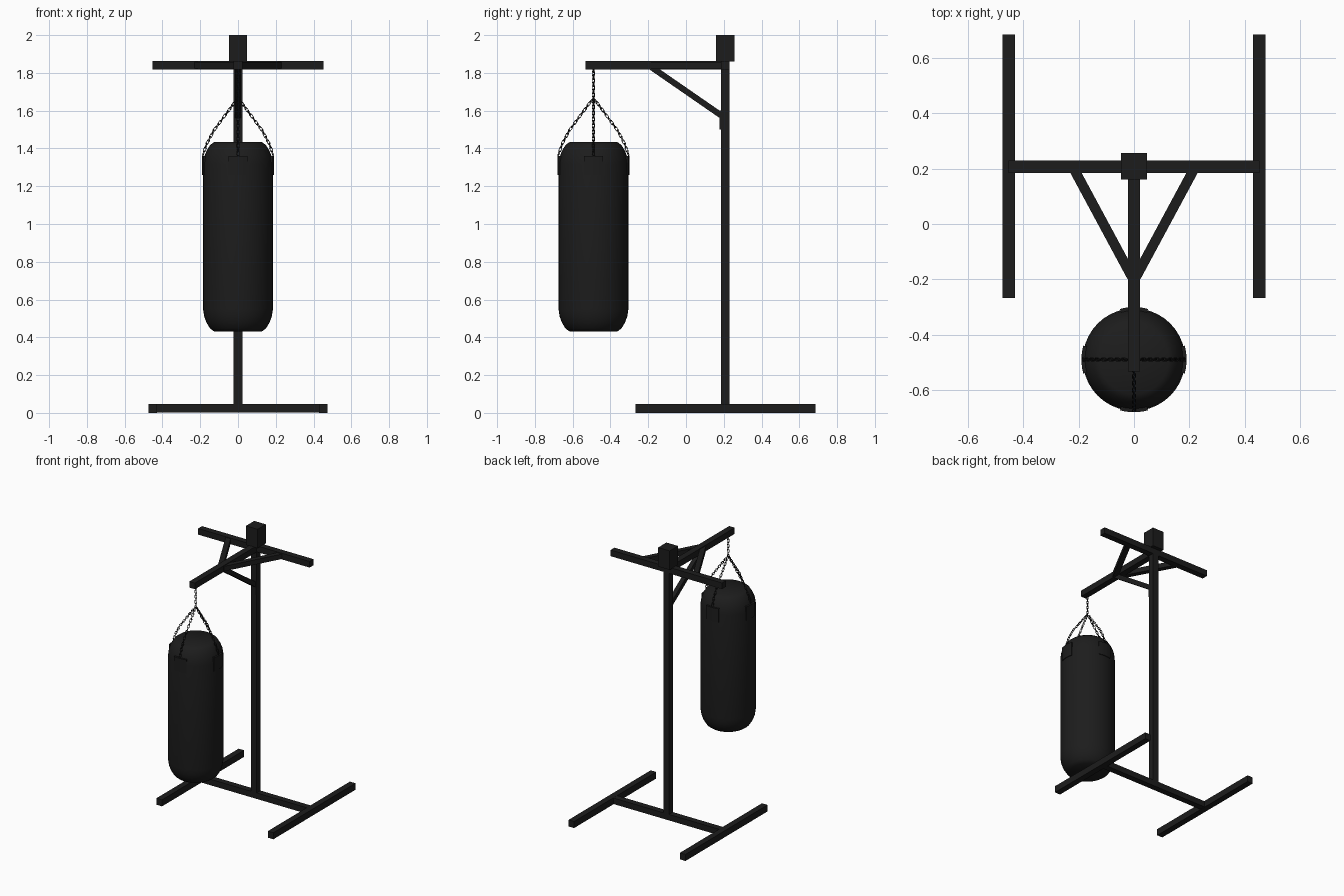
import bpy, bmesh, math
from mathutils import Vector, Matrix

if "Cube" in bpy.data.objects:
    bpy.data.objects.remove(bpy.data.objects["Cube"])

black = bpy.data.materials.new("black")
black.diffuse_color = (0.012, 0.012, 0.012, 1)
black.use_nodes = True
black.node_tree.nodes["Principled BSDF"].inputs["Base Color"].default_value = black.diffuse_color


def finish(name, bm, smooth=False):
    bmesh.ops.recalc_face_normals(bm, faces=bm.faces[:])
    me = bpy.data.meshes.new(name)
    bm.to_mesh(me)
    bm.free()
    me.materials.append(black)
    ob = bpy.data.objects.new(name, me)
    bpy.context.collection.objects.link(ob)
    if smooth:
        bpy.ops.object.select_all(action='DESELECT')
        ob.select_set(True)
        bpy.context.view_layer.objects.active = ob
        bpy.ops.object.shade_smooth_by_angle(angle=math.radians(40))
    return ob


def box(name, lo, hi):
    lo, hi = Vector(lo), Vector(hi)
    bm = bmesh.new()
    bmesh.ops.create_cube(bm, size=1, matrix=Matrix.Translation((lo + hi) / 2)
                          @ Matrix.Diagonal((*(hi - lo), 1)))
    return finish(name, bm)


def frame(a, d, side):
    # matrix at a with z along d and x near side
    z = d.normalized()
    y = z.cross(side).normalized()
    x = y.cross(z)
    m = Matrix((x, y, z)).transposed().to_4x4()
    m.translation = a
    return m


def beam(name, a, b, w, side):
    a, b = Vector(a), Vector(b)
    bm = bmesh.new()
    bmesh.ops.create_cube(bm, size=1, matrix=frame((a + b) / 2, b - a, Vector(side))
                          @ Matrix.Diagonal((w, w, (b - a).length, 1)))
    return finish(name, bm)


def add_link(bm, m, half=0.011, r=0.0065, wire=0.002):
    # one oval chain link
    rings = []
    for i in range(12):
        t = (i + 0.5) * math.tau / 12
        n = Vector((math.cos(t), 0, math.sin(t)))
        c = n * r + Vector((0, 0, math.copysign(half - r + 0.003, n.z)))
        rings.append([bm.verts.new(m @ (c + wire * (n * math.cos(k * math.tau / 6)
                      + Vector((0, math.sin(k * math.tau / 6), 0))))) for k in range(6)])
    for i in range(12):
        p, q = rings[i], rings[(i + 1) % 12]
        for k in range(6):
            bm.faces.new((p[k], p[(k + 1) % 6], q[(k + 1) % 6], q[k]))


def chain(name, pts, side, step=0.02):
    bm = bmesh.new()
    n = 0
    for a, b in zip(pts, pts[1:]):
        a, b = Vector(a), Vector(b)
        count = max(1, round((b - a).length / step))
        for i in range(count):
            m = frame(a.lerp(b, (i + 0.5) / count), b - a, Vector(side))
            add_link(bm, m @ Matrix.Rotation(math.pi / 2 * (n % 2) + 0.4, 4, 'Z'))
            n += 1
    return finish(name, bm, True)


# Stand
PY = 0.207
H = 0.0225
box("post", (-H, PY - H, 0.02), (H, PY + H, 1.865))
box("post_cap", (-0.047, 0.16, 1.86), (0.047, 0.256, 2.0))
box("base_crossbar", (-0.44, PY - H, 0.003), (0.44, PY + H, 0.047))
box("top_crossbar", (-0.453, PY - H, 1.818), (0.453, PY + H, 1.863))
box("arm", (-H, -0.533, 1.818), (H, PY, 1.863))
box("brace_plate", (-0.02, 0.178, 1.5), (0.02, 0.19, 1.6))
beam("lower_brace", (0, -0.19, 1.835), (0, 0.205, 1.562), 0.032, (1, 0, 0))
for s, n in ((-1, "left"), (1, "right")):
    box(n + "_foot", (s * 0.4525 - H, -0.268, 0), (s * 0.4525 + H, 0.685, 0.048))
    beam(n + "_top_brace", (s * 0.218, 0.2, 1.84), (s * 0.008, -0.19, 1.84), 0.036, (0, 0, 1))

# Punch bag: lathed profile
BY, SEG = -0.49, 40
half = [(0.125, 0.43), (0.148, 0.447), (0.167, 0.478), (0.179, 0.51), (0.185, 0.55)]
prof = [(0, 0.43)] + half + [(0.185, 0.93)] + [(r, 1.865 - z) for r, z in reversed(half)] + [(0, 1.435)]
bm = bmesh.new()
vs = [bm.verts.new((r, BY, z)) for r, z in prof]
es = [bm.edges.new(p) for p in zip(vs, vs[1:])]
bmesh.ops.spin(bm, geom=vs + es, cent=(0, BY, 0), axis=(0, 0, 1), angle=math.tau, steps=SEG)
bmesh.ops.remove_doubles(bm, verts=bm.verts[:], dist=1e-4)
finish("punch_bag", bm, True)

# Straps and chains on the four sides
centre = Vector((0, BY, 0))
for i, n in enumerate(("right", "back", "left", "front")):
    rot = Matrix.Translation(centre) @ Matrix.Rotation(i * math.pi / 2, 4, 'Z')
    bm = bmesh.new()
    grid = []
    for k in range(7):
        a = (k - 3) / 3 * 0.27
        grid.append([bm.verts.new(rot @ Vector((r * math.cos(a), r * math.sin(a), z)))
                     for r, z in ((0.18, 1.26), (0.19, 1.26), (0.19, 1.36), (0.172, 1.36))])
    for p, q in zip(grid, grid[1:]):
        for k in range(4):
            bm.faces.new((p[k], p[(k + 1) % 4], q[(k + 1) % 4], q[k]))
    bm.faces.new(grid[0])
    bm.faces.new(grid[-1])
    finish(n + "_strap", bm, True)
    path = [(0.186, 0, 1.365), (0.165, 0, 1.425), (0.128, 0, 1.495), (0.065, 0, 1.58), (0.006, 0, 1.66)]
    chain(n + "_chain", [rot @ Vector(p) for p in path], rot.to_3x3() @ Vector((0, 1, 0)))

# Hanging chain under the arm
chain("hanging_chain", [(0, BY, 1.655), (0, BY, 1.825)], (1, 0, 0))
